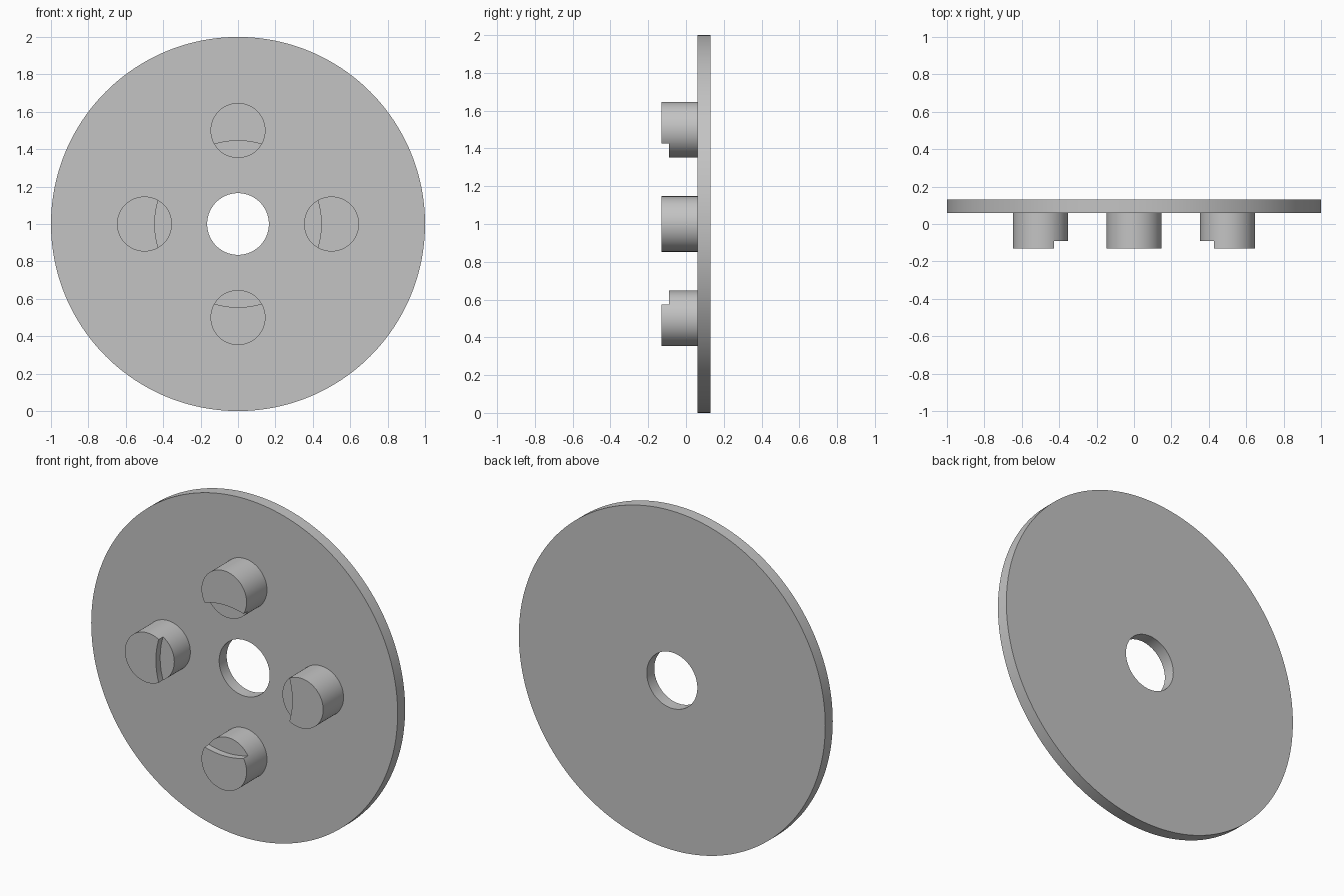
import bpy
import bmesh
from math import pi, sin, cos, radians
from mathutils import Matrix, Vector

if "Cube" in bpy.data.objects:
    bpy.data.objects.remove(bpy.data.objects["Cube"], do_unlink=True)

CENTRE_Z = 1.0
FRONT, STEP, PLATE_FRONT, BACK = -0.13, -0.09, 0.06, 0.13

grey = bpy.data.materials.new("plain grey")
grey.use_nodes = True
colour = (0.55, 0.55, 0.55, 1)
grey.diffuse_color = colour
grey.node_tree.nodes["Principled BSDF"].inputs["Base Color"].default_value = colour


def cylinder(name, radius, y0, y1, x=0, z=CENTRE_Z, sides=96):
    """Solid cylinder lying along y between y0 and y1."""
    bm = bmesh.new()
    place = Matrix.Translation(Vector((x, (y0 + y1) / 2, z))) @ Matrix.Rotation(pi / 2, 4, "X")
    bmesh.ops.create_cone(bm, cap_ends=True, segments=sides, radius1=radius,
                          radius2=radius, depth=y1 - y0, matrix=place)
    mesh = bpy.data.meshes.new(name)
    bm.to_mesh(mesh)
    bm.free()
    obj = bpy.data.objects.new(name, mesh)
    mesh.materials.append(grey)
    bpy.context.collection.objects.link(obj)
    return obj


def activate(obj):
    bpy.ops.object.select_all(action="DESELECT")
    obj.select_set(True)
    bpy.context.view_layer.objects.active = obj


def cut(obj, cutter):
    mod = obj.modifiers.new("cut", "BOOLEAN")
    mod.operation, mod.solver, mod.object = "DIFFERENCE", "EXACT", cutter
    activate(obj)
    bpy.ops.object.modifier_apply(modifier=mod.name)


# Round plate with a central bore
plate = cylinder("plate", 1.0, PLATE_FRONT, BACK, sides=192)
bore = cylinder("bore_cutter", 0.165, PLATE_FRONT - 0.1, BACK + 0.1)
cut(plate, bore)

# Four pegs, each with a curved step concentric with the plate
step = cylinder("step_cutter", 0.445, FRONT - 0.1, STEP, sides=192)
pegs = []
for i, side in enumerate(("left", "top", "right", "bottom")):
    a = i * pi / 2
    peg = cylinder(side + "_peg", 0.147, FRONT, PLATE_FRONT,
                   0.5 * cos(a), CENTRE_Z + 0.5 * sin(a))
    cut(peg, step)
    pegs.append(peg)

for helper in (bore, step):
    bpy.data.objects.remove(helper, do_unlink=True)

# Smooth round walls, crisp rims
for obj in [plate] + pegs:
    activate(obj)
    bpy.ops.object.shade_smooth_by_angle(angle=radians(30))
